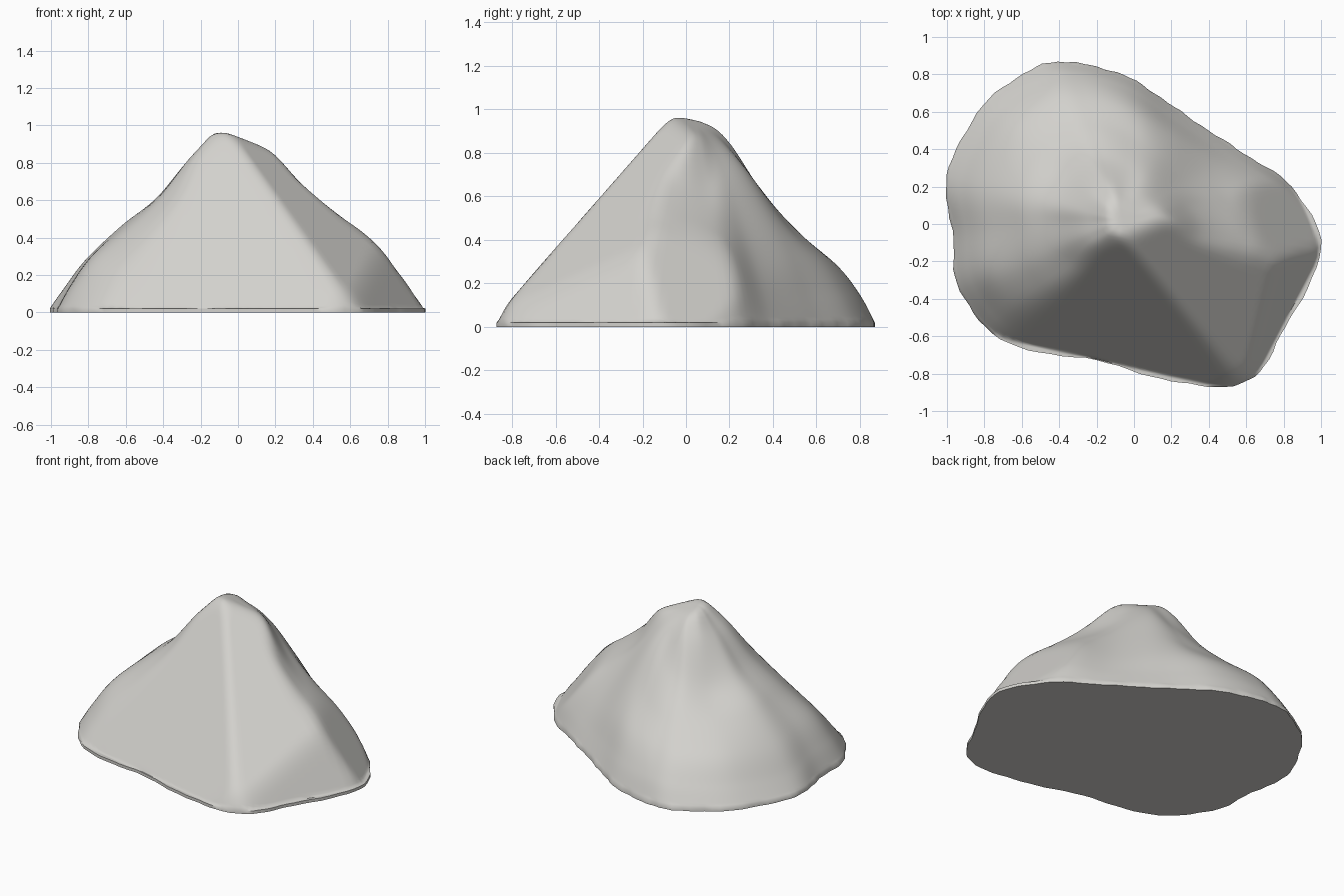
import bpy, bmesh, math
from mathutils import Vector

old = bpy.data.objects.get("Cube")
if old:
    bpy.data.objects.remove(old, do_unlink=True)

# Spokes running down the rock: rim x, rim y, then heights on the way down (all in hundredths)
SPOKES = [
    (100, -13, 91, 65, 48, 36, 20), (84, 20, 90, 64, 47, 32, 18),
    (55, 40, 89, 71, 50, 28, 13), (25, 60, 88, 74, 54, 32, 14),
    (-2, 78, 86, 66, 46, 30, 15), (-30, 86, 86, 61, 43, 28, 15),
    (-52, 84, 85, 59, 42, 28, 14), (-81, 63, 84, 56, 42, 28, 13),
    (-100, 26, 83, 60, 45, 27, 12), (-97, -4, 84, 62, 47, 30, 15),
    (-93, -36, 85, 62, 45, 29, 14), (-67, -64, 88, 65, 45, 25, 12),
    (-20, -73, 93, 80, 60, 40, 22), (25, -85, 93, 82, 62, 42, 24),
    (61, -84, 92, 75, 54, 33, 17), (81, -55, 92, 78, 60, 40, 22),
]
KNOTS = (0.2, 0.4, 0.6, 0.8, 0.92)
PEAK = Vector((-0.06, 0.02, 0.99))
STEPS = 8
FOOT = 0.02

# Flat facets that shave the rock: height at the origin, slope in x, slope in y
FACETS = {
    "summit": (0.935, -0.28, -0.28),
    "front": (1.092, 0.312, 1.392),
    "front_corner": (0.98, -0.663, 0.603),
    "outer_corner": (1.739, -1.594, 0.834),
    "side": (1.2, -1.247, -0.544),
}


def catmull(a, b, c, d, u):
    """Smooth curve from b to c."""
    return 0.5 * (2 * b + (c - a) * u + (2 * a - 5 * b + 4 * c - d) * u * u
                  + (3 * b - a - 3 * c + d) * u ** 3)


def smooth_min(a, b, blend=0.045):
    h = max(blend - abs(a - b), 0) / blend
    return min(a, b) - h * h * blend / 4


def spoke_points(spoke):
    """Control points of one spoke, from peak to rim."""
    rim = Vector((spoke[0] / 100, spoke[1] / 100, FOOT))
    points = [PEAK.copy()]
    for t, height in zip(KNOTS, spoke[2:]):
        point = PEAK.lerp(rim, t)
        point.z = height / 100
        points.append(point)
    return points + [rim]


def refine_closed(rows):
    """Add smooth spokes between the given ones, all the way round."""
    n = len(rows)
    result = []
    for i in range(n):
        around = [rows[(i + k) % n] for k in (-1, 0, 1, 2)]
        for s in range(STEPS):
            result.append([catmull(*ps, s / STEPS) for ps in zip(*around)])
    return result


def refine_open(points):
    """Smooth one spoke from the peak down to the rim."""
    before = 2 * points[0] - points[1]
    before.z = points[1].z
    after = 2 * points[-1] - points[-2]
    padded = [before] + points + [after]
    result = []
    for i in range(len(points) - 1):
        for s in range(STEPS):
            result.append(catmull(*padded[i:i + 4], s / STEPS))
    return result + [points[-1].copy()]


def shave(point):
    """Cut a point down to the flat facets."""
    for base, slope_x, slope_y in FACETS.values():
        point.z = smooth_min(point.z, base + slope_x * point.x + slope_y * point.y)
    point.z = max(point.z, FOOT)
    return point


spokes = [refine_open(row) for row in refine_closed([spoke_points(s) for s in SPOKES])]
count = len(spokes)

# Slightly ragged foot
for i, row in enumerate(spokes):
    ripple = 0.003 * (math.sin(i * 1.9) + math.sin(i * 0.83))
    row[-1] += (row[-1] - PEAK).to_2d().normalized().to_3d() * ripple

# Rock surface with a low upright foot
bm = bmesh.new()
top = bm.verts.new(shave(spokes[0][0]))
grid = []
for row in spokes:
    column = [bm.verts.new(shave(p)) for p in row[1:]]
    column.append(bm.verts.new((row[-1].x, row[-1].y, 0)))
    grid.append(column)
for i, row in enumerate(grid):
    following = grid[(i + 1) % count]
    bm.faces.new((top, row[0], following[0]))
    for j in range(len(row) - 1):
        bm.faces.new((row[j], row[j + 1], following[j + 1], following[j]))

# Flat underside
bm.faces.new([row[-1] for row in reversed(grid)])
bmesh.ops.recalc_face_normals(bm, faces=bm.faces)

mesh = bpy.data.meshes.new("rock")
bm.to_mesh(mesh)
bm.free()
rock = bpy.data.objects.new("rock", mesh)
bpy.context.collection.objects.link(rock)

# Pale stone
stone = bpy.data.materials.new("pale_stone")
stone.use_nodes = True
colour = (0.65, 0.64, 0.61, 1)
stone.diffuse_color = colour
stone.node_tree.nodes["Principled BSDF"].inputs["Base Color"].default_value = colour
mesh.materials.append(stone)

bpy.ops.object.select_all(action='DESELECT')
rock.select_set(True)
bpy.context.view_layer.objects.active = rock
bpy.ops.object.shade_smooth_by_angle(angle=math.radians(50))
